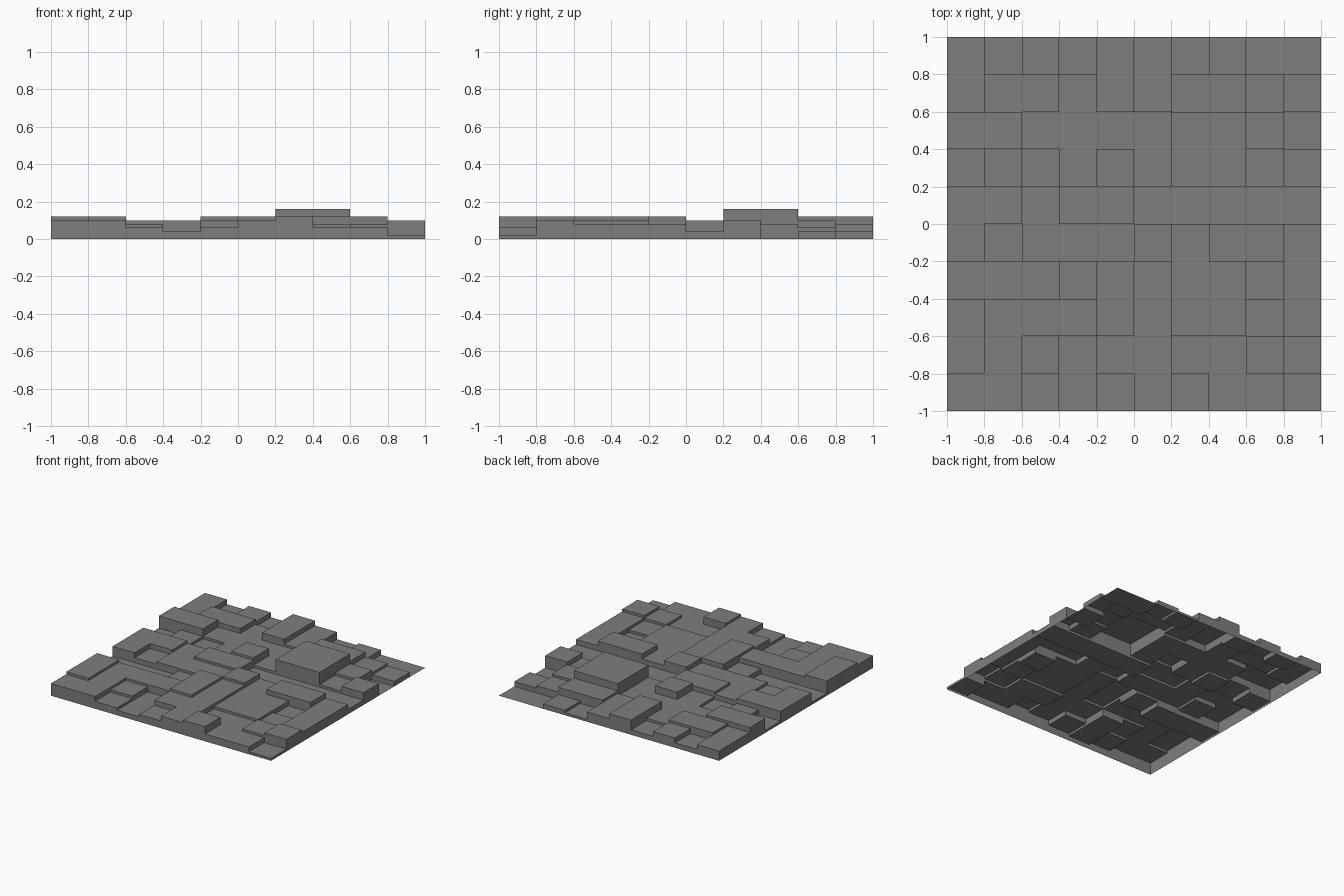
import bpy, bmesh

if "Cube" in bpy.data.objects:
    bpy.data.objects.remove(bpy.data.objects["Cube"])

# Stepped tile: 10 x 10 cells, one digit per cell in steps of 0.02, front row first
ROWS = [
    "5532356331",
    "6542553345",
    "6555654434",
    "1113654424",
    "5344464664",
    "5545522222",
    "1323638835",
    "6633338840",
    "4553645532",
    "4242641200",
]
N, CELL, STEP = 10, 0.2, 0.02


def height(i, j):
    """Plateau height of a cell; zero outside the tile."""
    if 0 <= i < N and 0 <= j < N:
        return int(ROWS[j][i]) * STEP
    return 0.0


bm = bmesh.new()


def quad(*pts):
    bm.faces.new([bm.verts.new(p) for p in pts])


# Plateaus
for j in range(N):
    for i in range(N):
        x, y, h = i * CELL - 1, j * CELL - 1, height(i, j)
        quad((x, y, h), (x + CELL, y, h), (x + CELL, y + CELL, h), (x, y + CELL, h))

# Risers between neighbouring cells and around the outside; underside stays open
for k in range(N + 1):
    e = k * CELL - 1
    for m in range(N):
        s, t = m * CELL - 1, (m + 1) * CELL - 1
        a, b = height(k - 1, m), height(k, m)
        if a != b:
            quad((e, s, b), (e, t, b), (e, t, a), (e, s, a))
        a, b = height(m, k - 1), height(m, k)
        if a != b:
            quad((t, e, b), (s, e, b), (s, e, a), (t, e, a))

bmesh.ops.remove_doubles(bm, verts=bm.verts, dist=0.0001)
mesh = bpy.data.meshes.new("stepped_tile")
bm.to_mesh(mesh)
bm.free()

# Darker grey surface
grey = bpy.data.materials.new("dark_grey")
grey.diffuse_color = (0.21, 0.21, 0.21, 1)
grey.use_nodes = True
grey.node_tree.nodes["Principled BSDF"].inputs["Base Color"].default_value = grey.diffuse_color
mesh.materials.append(grey)
bpy.context.collection.objects.link(bpy.data.objects.new("stepped_tile", mesh))
